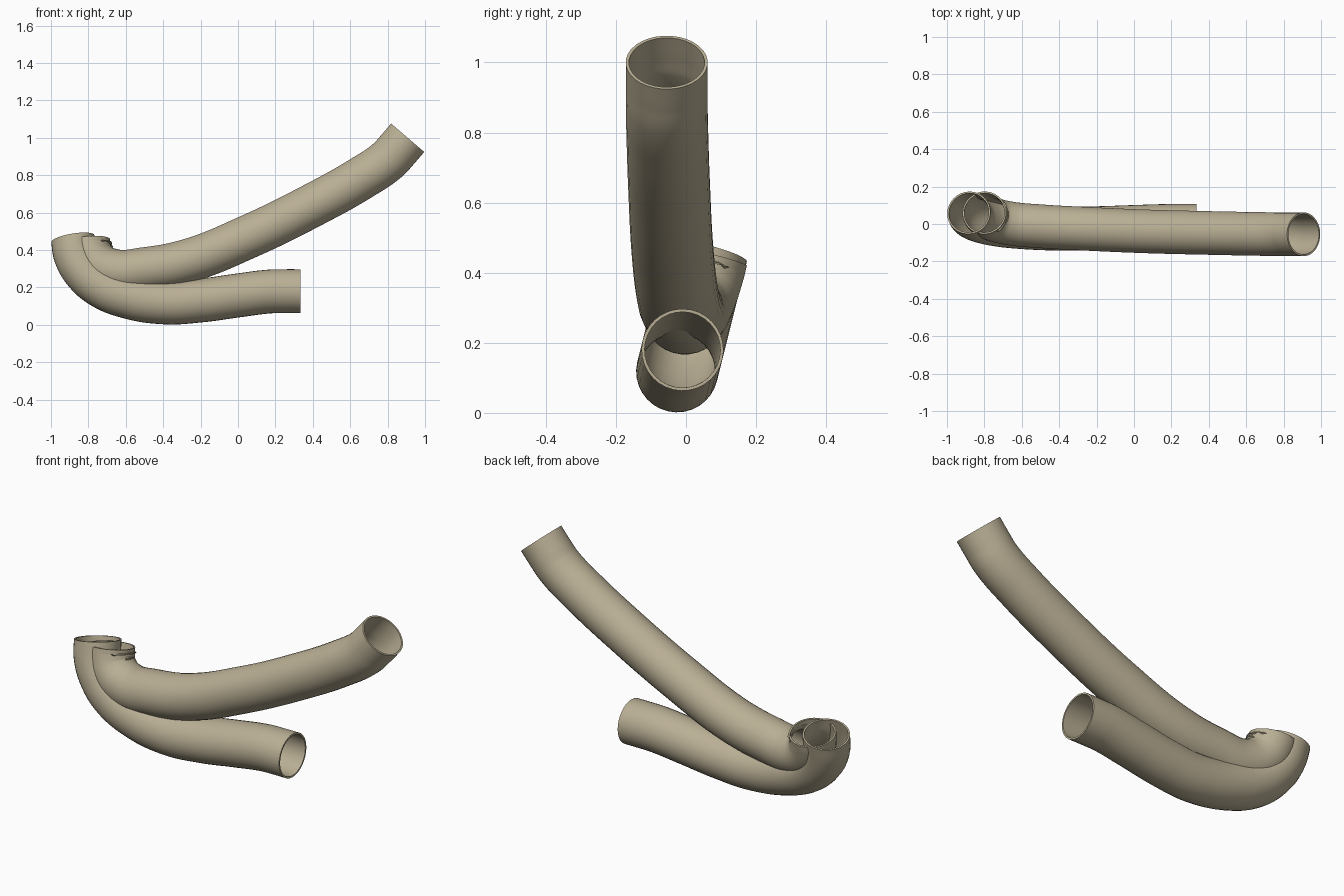
import bpy

RADIUS = 0.117
WALL = 0.009

default = bpy.data.objects.get("Cube")
if default:
    bpy.data.objects.remove(default, do_unlink=True)

# Single khaki metal colour
tan = bpy.data.materials.new("khaki_tan")
tan.use_nodes = True
colour = (0.49, 0.43, 0.30, 1.0)
tan.diffuse_color = colour
tan.node_tree.nodes["Principled BSDF"].inputs["Base Color"].default_value = colour


def make_pipe(name, points):
    """Hollow open-ended pipe swept along a smooth path."""
    curve = bpy.data.curves.new(name, "CURVE")
    curve.dimensions = "3D"
    curve.bevel_depth = RADIUS
    curve.bevel_resolution = 14
    curve.resolution_u = 12
    curve.use_fill_caps = False
    spline = curve.splines.new("BEZIER")
    spline.bezier_points.add(len(points) - 1)
    for knot, co in zip(spline.bezier_points, points):
        knot.co = co
        knot.handle_left_type = knot.handle_right_type = "AUTO"
    pipe = bpy.data.objects.new(name, curve)
    bpy.context.collection.objects.link(pipe)

    bpy.ops.object.select_all(action="DESELECT")
    pipe.select_set(True)
    bpy.context.view_layer.objects.active = pipe
    bpy.ops.object.convert(target="MESH")
    pipe = bpy.context.object
    pipe.data.materials.clear()
    pipe.data.materials.append(tan)

    # Wall thickness grows inward from the outer skin
    wall = pipe.modifiers.new("wall", "SOLIDIFY")
    wall.thickness = WALL
    wall.offset = -1
    bpy.ops.object.modifier_apply(modifier="wall")
    bpy.ops.object.shade_smooth_by_angle(angle=0.6)
    return pipe


# Lower pipe lies in one tilted plane, so y follows from height
lower_path = [(-0.883, 0.46), (-0.868, 0.37), (-0.815, 0.28), (-0.73, 0.207),
              (-0.61, 0.156), (-0.4, 0.12), (-0.2, 0.13), (0.0, 0.157),
              (0.17, 0.178), (0.25, 0.18), (0.335, 0.18)]
make_pipe("lower_pipe", [(x, 0.06 - 0.25 * (0.46 - z), z) for x, z in lower_path])

# Upper pipe turns sharply below its mouth, then climbs to the far end
make_pipe("upper_pipe", [
    (-0.80, 0.06, 0.447), (-0.797, 0.051, 0.41), (-0.76, 0.027, 0.335),
    (-0.66, 0.003, 0.288), (-0.5, -0.012, 0.298), (-0.267, -0.025, 0.343),
    (0.05, -0.039, 0.469), (0.4, -0.048, 0.64), (0.66, -0.053, 0.785),
    (0.80, -0.055, 0.88), (0.853, -0.055, 0.937), (0.907, -0.055, 1.0)])
